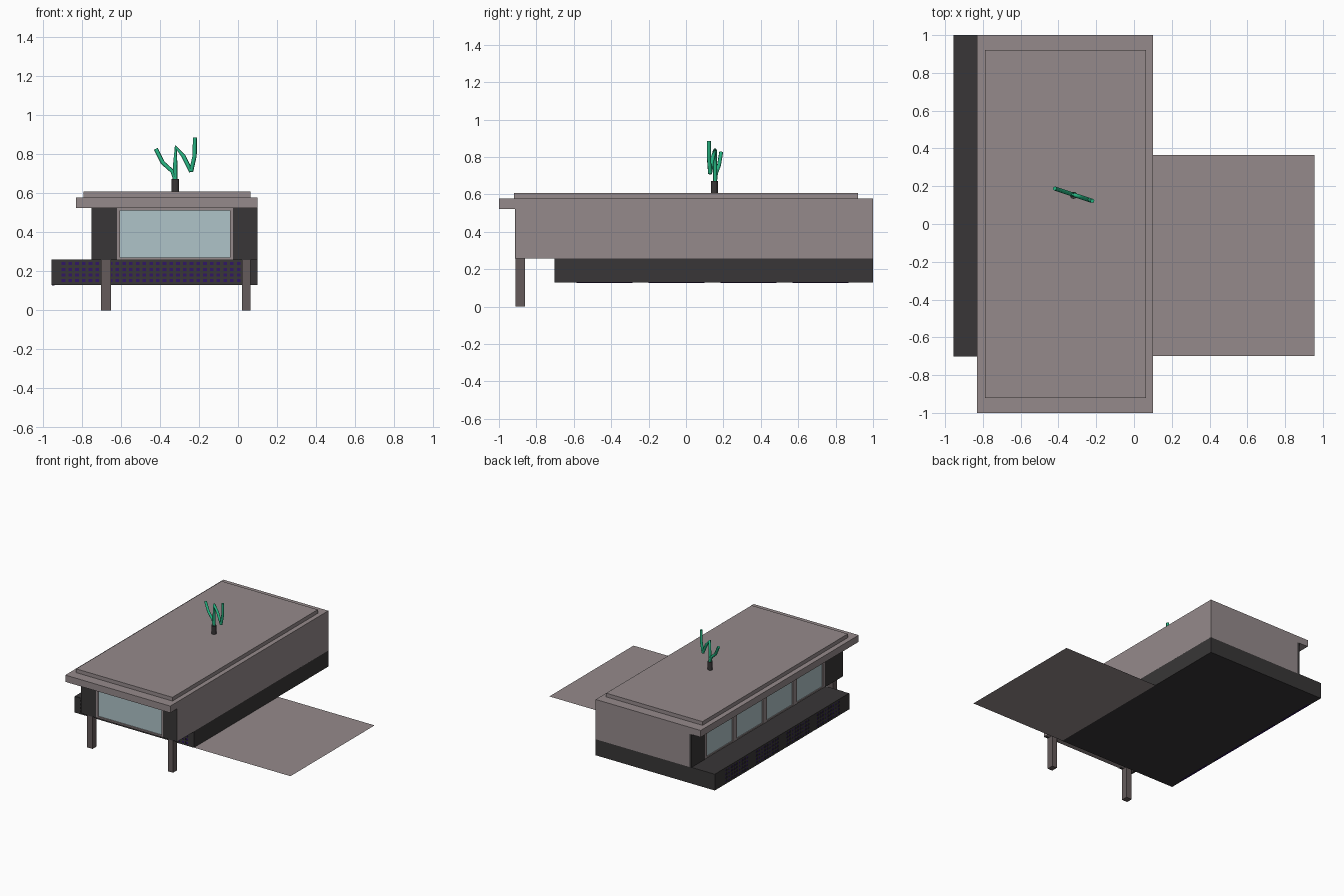
import bpy, bmesh
from mathutils import Vector

if "Cube" in bpy.data.objects:
    bpy.data.objects.remove(bpy.data.objects["Cube"])


def mat(name, rgb):
    m = bpy.data.materials.new(name)
    m.diffuse_color = (*rgb, 1)
    m.use_nodes = True
    m.node_tree.nodes["Principled BSDF"].inputs["Base Color"].default_value = m.diffuse_color
    return m


STONE = mat("warm_grey", (0.30, 0.255, 0.26))
DARK = mat("charcoal", (0.04, 0.037, 0.038))
GLASS = mat("glass", (0.43, 0.55, 0.58))
PURPLE = mat("purple", (0.03, 0.008, 0.13))
GREEN = mat("cactus_green", (0.02, 0.45, 0.22))
TIMBER = mat("leg_brown", (0.13, 0.105, 0.105))


def add_mesh(name, bm, material):
    me = bpy.data.meshes.new(name)
    bm.to_mesh(me)
    bm.free()
    me.materials.append(material)
    ob = bpy.data.objects.new(name, me)
    bpy.context.collection.objects.link(ob)
    return ob


def boxes(name, spans, material):
    """One object from boxes given as (x0, x1, y0, y1, z0, z1)."""
    bm = bmesh.new()
    for x0, x1, y0, y1, z0, z1 in spans:
        for v in bmesh.ops.create_cube(bm, size=1)["verts"]:
            v.co = Vector(((x0 + x1) / 2 + v.co.x * (x1 - x0),
                           (y0 + y1) / 2 + v.co.y * (y1 - y0),
                           (z0 + z1) / 2 + v.co.z * (z1 - z0)))
    return add_mesh(name, bm, material)


# roof with raised cap
boxes("roof_slab", [(-0.83, 0.10, -1, 1, 0.523, 0.577)], STONE)
boxes("roof_cap", [(-0.79, 0.063, -0.92, 0.92, 0.577, 0.607)], STONE)

# upper storey and dark corner panels
boxes("house_body", [(-0.73, 0.10, -0.89, 1, 0.258, 0.523),
                     (0.09, 0.10, -0.912, -0.89, 0.258, 0.523)], STONE)
boxes("corner_panels", [(-0.75, -0.62, -0.914, -0.89, 0.258, 0.523),
                        (-0.025, 0.099, -0.914, -0.89, 0.258, 0.523),
                        (-0.75, -0.73, -0.912, -0.69, 0.258, 0.523),
                        (-0.75, -0.73, 0.83, 0.999, 0.258, 0.523)], DARK)

# front window
Z0, Z1, T = 0.258, 0.523, 0.012
boxes("front_window_frame", [(-0.62, -0.605, -0.91, -0.89, Z0, Z1),
                             (-0.042, -0.025, -0.91, -0.89, Z0, Z1),
                             (-0.605, -0.042, -0.91, -0.89, Z0, Z0 + T),
                             (-0.605, -0.042, -0.91, -0.89, Z1 - T, Z1)], STONE)
boxes("front_window_glass", [(-0.605, -0.042, -0.9, -0.89, Z0 + T, Z1 - T)], GLASS)

# row of four windows on the left side
frame, panes = [], []
pitch = 1.52 / 4
for i in range(5):
    y = -0.69 + pitch * i
    a, b = max(y - 0.025, -0.69), min(y + 0.025, 0.83)
    frame.append((-0.748, -0.73, a, b, Z0, Z1))
    if i < 4:
        panes.append((-0.74, -0.73, y + 0.025, y + pitch - 0.025, Z0 + T, Z1 - T))
for z in (Z0, Z1 - T):
    frame.append((-0.747, -0.73, -0.69, 0.83, z, z + T))
boxes("side_window_frame", frame, STONE)
boxes("side_window_glass", panes, GLASS)

# lower storey
boxes("base", [(-0.95, 0.10, -0.697, 1, 0.13, 0.26)], DARK)

# purple lattice screens on the front and left of the base
boxes("front_screen", [(-0.91, 0.055, -0.699, -0.69, 0.132, 0.25)], PURPLE)
bars = [(-0.955, -0.91, -0.702, -0.69, 0.13, 0.258),
        (0.055, 0.10, -0.702, -0.69, 0.13, 0.258)]
for i in range(29):
    x = -0.91 + i * 0.965 / 28
    bars.append((x - 0.008, x + 0.008, -0.702, -0.697, 0.13, 0.258))
for i in range(5):
    z = 0.137 + i * 0.029
    bars.append((-0.91, 0.055, -0.702, -0.697, z - 0.007, z + 0.007))
boxes("front_lattice", bars, DARK)

screens, bars = [], []
for k in range(4):
    y0 = -0.585 + k * 0.385
    screens.append((-0.952, -0.94, y0, y0 + 0.3, 0.127, 0.25))
    for i in range(10):
        y = y0 + i * 0.3 / 9
        bars.append((-0.955, -0.95, y - 0.008, y + 0.008, 0.13, 0.258))
    for i in range(5):
        z = 0.137 + i * 0.029
        bars.append((-0.955, -0.95, y0, y0 + 0.3, z - 0.007, z + 0.007))
for a, b in ((-0.69, -0.585), (-0.285, -0.2), (0.1, 0.185), (0.485, 0.57), (0.87, 1)):
    bars.append((-0.955, -0.95, a, b, 0.13, 0.26))
bars.append((-0.955, -0.95, -0.7, 1, 0.25, 0.26))
boxes("side_screens", screens, PURPLE)
boxes("side_lattice", bars, DARK)

# front legs
boxes("front_legs", [(-0.70, -0.65, -0.912, -0.86, 0, 0.26),
                     (0.02, 0.063, -0.912, -0.86, 0, 0.26)], TIMBER)

# flat terrace, one face thick
bm = bmesh.new()
bm.faces.new([bm.verts.new(p) for p in ((0.1, -0.7, 0.13), (0.955, -0.7, 0.13),
                                        (0.955, 0.365, 0.13), (0.1, 0.365, 0.13))])
add_mesh("terrace", bm, STONE)

# plant pot
bpy.ops.mesh.primitive_cylinder_add(vertices=12, radius=0.019, depth=0.067,
                                    location=(-0.32, 0.152, 0.638))
pot = bpy.context.object
pot.name = "pot"
pot.data.materials.append(DARK)

# cactus branches: paths of (x, z) in a slanted upright plane
cu = bpy.data.curves.new("cactus", "CURVE")
cu.dimensions = "3D"
cu.bevel_depth = 0.011
cu.bevel_resolution = 1
cu.use_fill_caps = True
for path in ([(-0.32, 0.665), (-0.335, 0.71), (-0.385, 0.755), (-0.42, 0.825)],
             [(-0.32, 0.665), (-0.321, 0.75), (-0.318, 0.835), (-0.28, 0.79), (-0.24, 0.71)],
             [(-0.24, 0.71), (-0.222, 0.79), (-0.22, 0.885)]):
    sp = cu.splines.new("POLY")
    sp.points.add(len(path) - 1)
    for p, (x, z) in zip(sp.points, path):
        p.co = (x, 0.155 - (x + 0.32) * 0.33, z, 1)
cu.materials.append(GREEN)
bpy.context.collection.objects.link(bpy.data.objects.new("cactus", cu))
